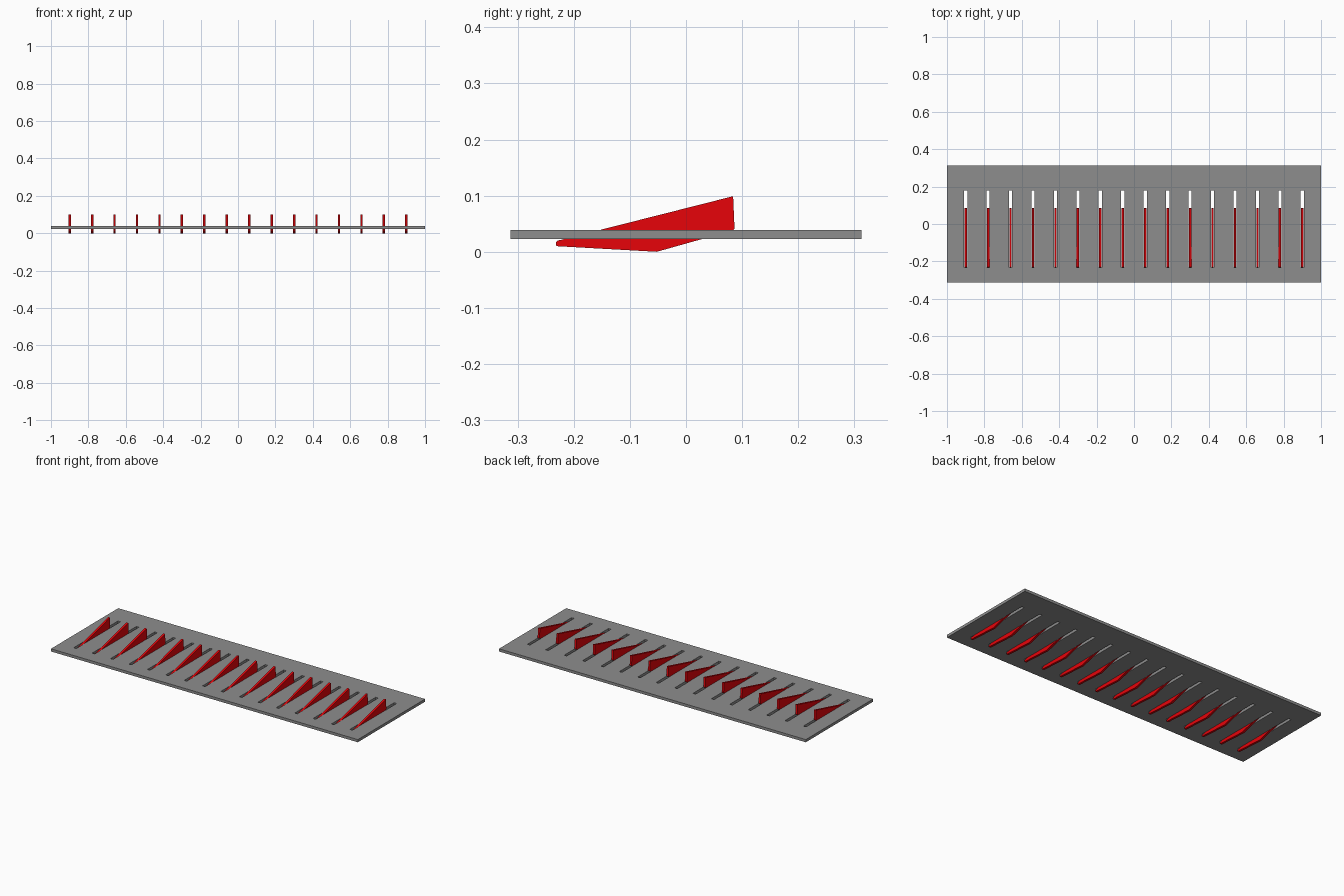
import bpy, bmesh

if "Cube" in bpy.data.objects:
    bpy.data.objects.remove(bpy.data.objects["Cube"])

COUNT, PITCH = 16, 0.12
SLOT_W, SLOT_Y = 0.017, (-0.232, 0.18)
PLATE_Y, PLATE_Z = 0.313, (0.0225, 0.0385)
BLADE_W = 0.0125
centres = [(i - (COUNT - 1) / 2) * PITCH for i in range(COUNT)]


def material(name, color):
    mat = bpy.data.materials.new(name)
    mat.diffuse_color = color
    mat.use_nodes = True
    mat.node_tree.nodes["Principled BSDF"].inputs["Base Color"].default_value = mat.diffuse_color
    return mat


def finish(name, bm, mat):
    bmesh.ops.recalc_face_normals(bm, faces=bm.faces)
    mesh = bpy.data.meshes.new(name)
    bm.to_mesh(mesh)
    bm.free()
    mesh.materials.append(mat)
    bpy.context.collection.objects.link(bpy.data.objects.new(name, mesh))


def extrude(bm, faces, vec):
    res = bmesh.ops.extrude_face_region(bm, geom=faces)
    verts = [v for v in res["geom"] if isinstance(v, bmesh.types.BMVert)]
    bmesh.ops.translate(bm, verts=verts, vec=vec)


# Slotted plate: a grid of quads leaving the slots open, then thickened
xs = [-1.0] + [c + s * SLOT_W / 2 for c in centres for s in (-1, 1)] + [1.0]
ys = [-PLATE_Y, *SLOT_Y, PLATE_Y]
bm = bmesh.new()
grid = [[bm.verts.new((x, y, PLATE_Z[0])) for y in ys] for x in xs]
for i in range(len(xs) - 1):
    for j in range(3):
        if j == 1 and i % 2 == 1:
            continue
        bm.faces.new((grid[i][j], grid[i + 1][j], grid[i + 1][j + 1], grid[i][j + 1]))
extrude(bm, bm.faces[:], (0, 0, PLATE_Z[1] - PLATE_Z[0]))
finish("slotted_plate", bm, material("dark_grey", (0.27, 0.27, 0.27, 1)))

# Red wedge blades, one through each slot
red = material("red", (0.8, 0.001, 0.003, 1))
profile = [(-0.231, 0.010), (-0.052, 0.0), (0.083, 0.038), (0.0865, 0.041),
           (0.084, 0.099), (-0.222, 0.0215), (-0.229, 0.020), (-0.232, 0.016)]
for n, c in enumerate(centres, 1):
    bm = bmesh.new()
    face = bm.faces.new([bm.verts.new((c - BLADE_W / 2, y, z)) for y, z in profile])
    extrude(bm, [face], (BLADE_W, 0, 0))
    finish(f"blade_{n:02d}", bm, red)
